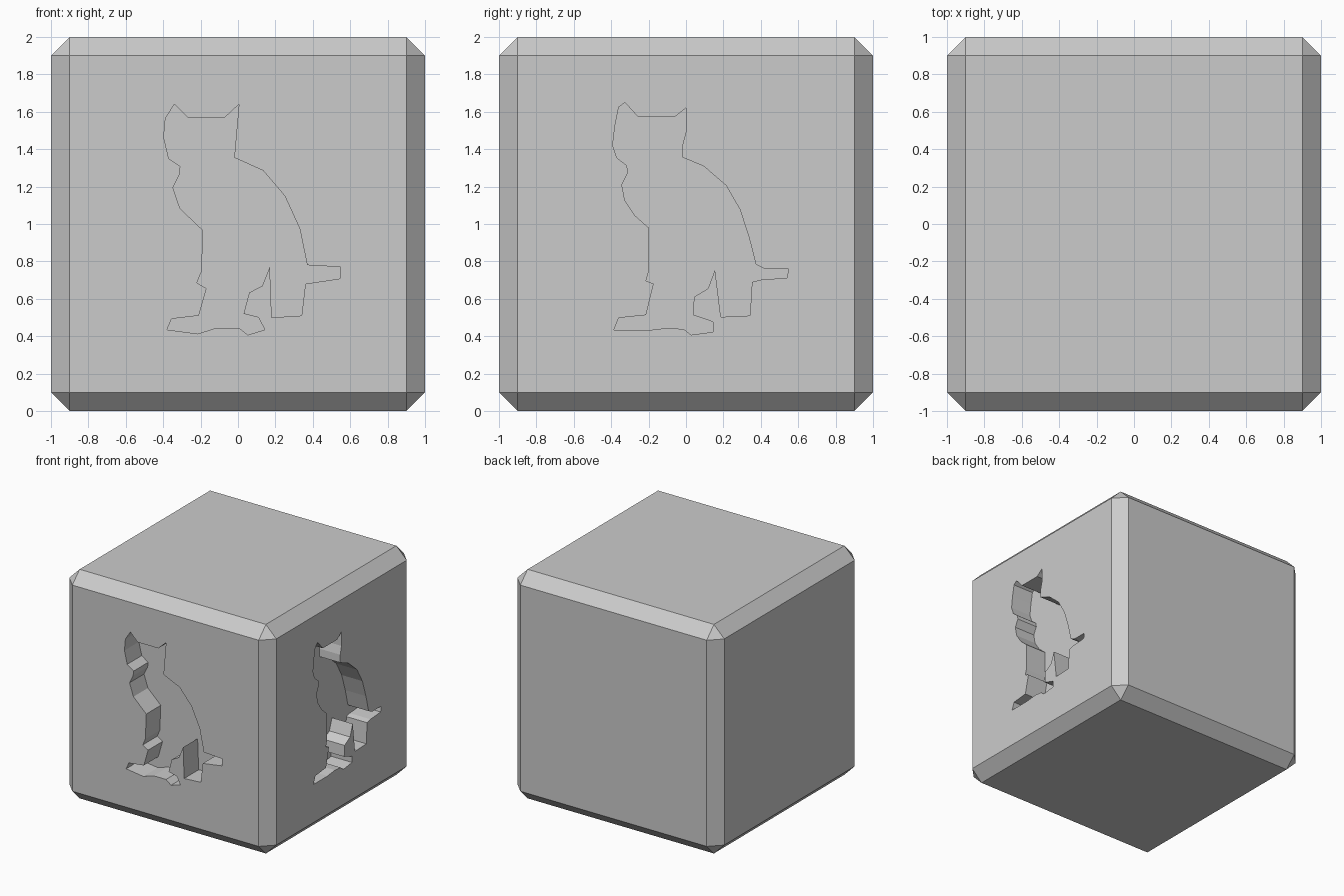
import bpy, bmesh
from mathutils import Vector

if "Cube" in bpy.data.objects:
    bpy.data.objects.remove(bpy.data.objects["Cube"])

DEPTH = 0.2  # depth of the carved silhouettes

# Cat outlines as (horizontal, height)
front_cat = [(-.34, 1.64), (-.27, 1.57), (-.07, 1.57), (.005, 1.64), (-.02, 1.355), (.135, 1.285),
             (.25, 1.15), (.33, .975), (.37, .78), (.548, .77), (.545, .708), (.36, .68),
             (.34, .51), (.18, .50), (.17, .77), (.13, .67), (.06, .633), (.03, .52),
             (.11, .50), (.143, .435), (.053, .407), (.005, .445), (-.115, .445), (-.215, .413),
             (-.38, .435), (-.355, .493), (-.21, .51), (-.168, .655), (-.22, .686), (-.195, .745),
             (-.186, .965), (-.31, 1.083), (-.348, 1.195), (-.313, 1.265), (-.308, 1.308),
             (-.37, 1.35), (-.397, 1.463), (-.388, 1.565)]
side_cat = [(-.327, 1.65), (-.257, 1.573), (-.06, 1.573), (0, 1.62), (0, 1.495), (-.018, 1.425),
            (-.02, 1.357), (.096, 1.308), (.214, 1.206), (.288, 1.078), (.337, .928), (.374, .783),
            (.422, .76), (.548, .76), (.54, .712), (.40, .702), (.353, .69), (.342, .51),
            (.186, .503), (.155, .756), (.118, .655), (.043, .61), (.037, .513), (.144, .477),
            (.144, .423), (.027, .407), (-.01, .437), (-.09, .445), (-.193, .433), (-.386, .433),
            (-.36, .498), (-.214, .513), (-.173, .68), (-.214, .696), (-.20, .745), (-.199, .98),
            (-.273, 1.045), (-.327, 1.125), (-.343, 1.21), (-.31, 1.275), (-.316, 1.312),
            (-.37, 1.355), (-.392, 1.42), (-.38, 1.522), (-.36, 1.624)]


def finish(name, bm):
    bmesh.ops.recalc_face_normals(bm, faces=bm.faces)
    mesh = bpy.data.meshes.new(name)
    bm.to_mesh(mesh)
    bm.free()
    obj = bpy.data.objects.new(name, mesh)
    bpy.context.collection.objects.link(obj)
    return obj


def cutter(name, outline, place, push):
    bm = bmesh.new()
    face = bm.faces.new([bm.verts.new(place(a, z)) for a, z in outline])
    ext = bmesh.ops.extrude_face_region(bm, geom=[face])
    moved = [g for g in ext["geom"] if isinstance(g, bmesh.types.BMVert)]
    bmesh.ops.translate(bm, verts=moved, vec=Vector(push))
    obj = finish(name, bm)
    obj.hide_render = True
    return obj


# Chamfered block
bm = bmesh.new()
bmesh.ops.create_cube(bm, size=2)
bmesh.ops.translate(bm, verts=bm.verts, vec=(0, 0, 1))
bmesh.ops.bevel(bm, geom=bm.edges[:], offset=0.1, offset_type='OFFSET',
                segments=1, affect='EDGES')
block = finish("carved_block", bm)

# Silhouettes carved into the front and right faces
cutters = [
    cutter("front_cat_cutter", front_cat, lambda a, z: (a, -1.1, z), (0, 0.1 + DEPTH, 0)),
    cutter("side_cat_cutter", side_cat, lambda a, z: (1.1, a, z), (-0.1 - DEPTH, 0, 0)),
]
bpy.context.view_layer.objects.active = block
for c in cutters:
    mod = block.modifiers.new(c.name, 'BOOLEAN')
    mod.operation = 'DIFFERENCE'
    mod.solver = 'EXACT'
    mod.object = c
    bpy.ops.object.modifier_apply(modifier=mod.name)
    bpy.data.objects.remove(c)
